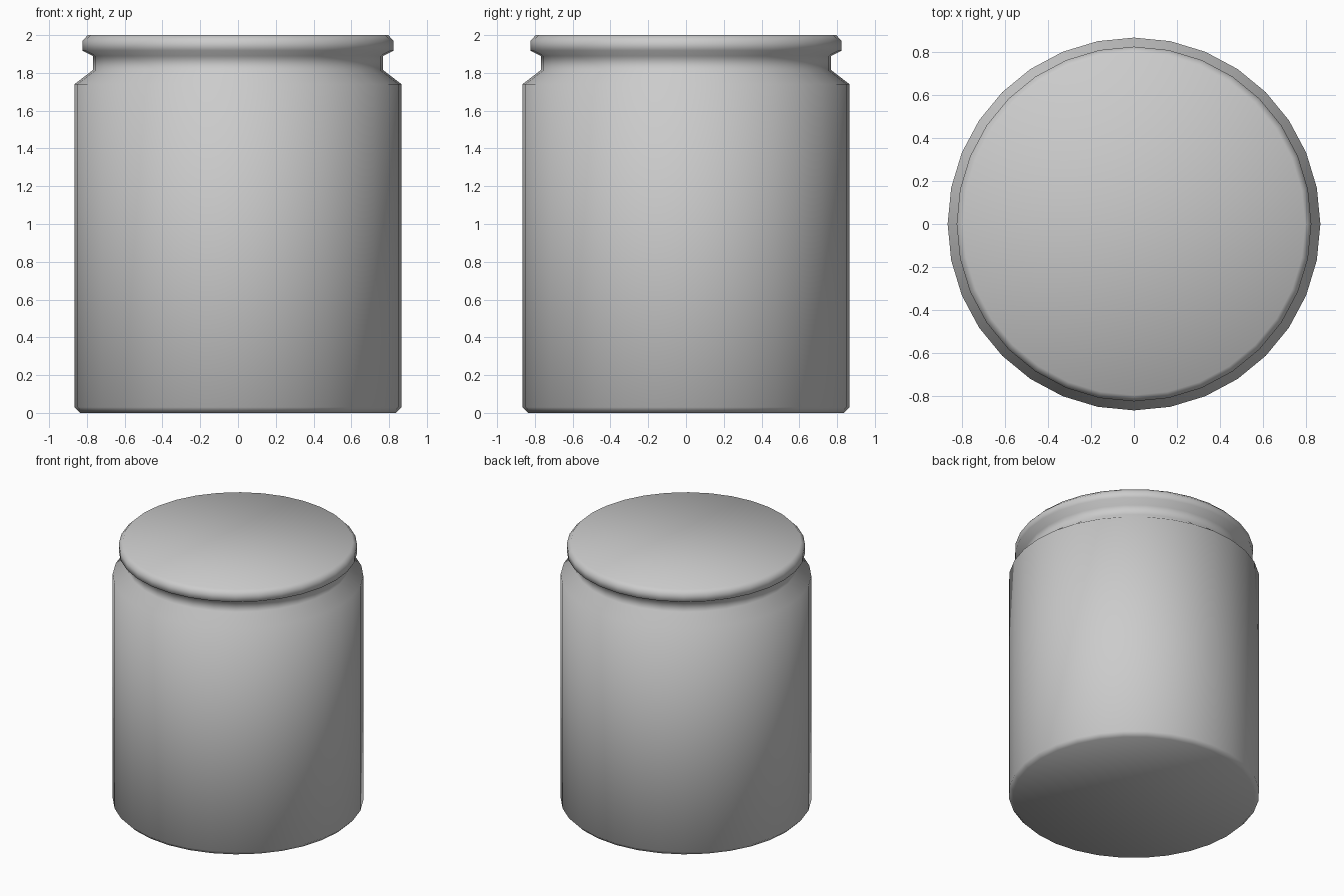
import bpy, bmesh
from math import cos, sin, tau

if "Cube" in bpy.data.objects:
    bpy.data.objects.remove(bpy.data.objects["Cube"])

SIDES = 32

# Jar silhouette (radius, height): chamfered base, body, shoulder, neck, lid rim
PROFILE = [
    (0.837, 0.0), (0.866, 0.03),
    (0.866, 1.74), (0.768, 1.815),
    (0.768, 1.89), (0.824, 1.918),
    (0.824, 1.97), (0.795, 2.0),
]


def lathe(name, profile, sides):
    bm = bmesh.new()
    rings = [[bm.verts.new((r * cos(tau * i / sides), r * sin(tau * i / sides), z))
              for i in range(sides)] for r, z in profile]
    for low, high in zip(rings, rings[1:]):
        for i in range(sides):
            j = (i + 1) % sides
            bm.faces.new((low[i], low[j], high[j], high[i]))
    # Flat base and flat lid top
    bm.faces.new(rings[0][::-1])
    bm.faces.new(rings[-1])
    for f in bm.faces:
        f.smooth = True
    mesh = bpy.data.meshes.new(name)
    bm.to_mesh(mesh)
    bm.free()
    obj = bpy.data.objects.new(name, mesh)
    bpy.context.collection.objects.link(obj)
    return obj


# Jar with closed lid, smooth shaded throughout
lathe("lidded_jar", PROFILE, SIDES)
